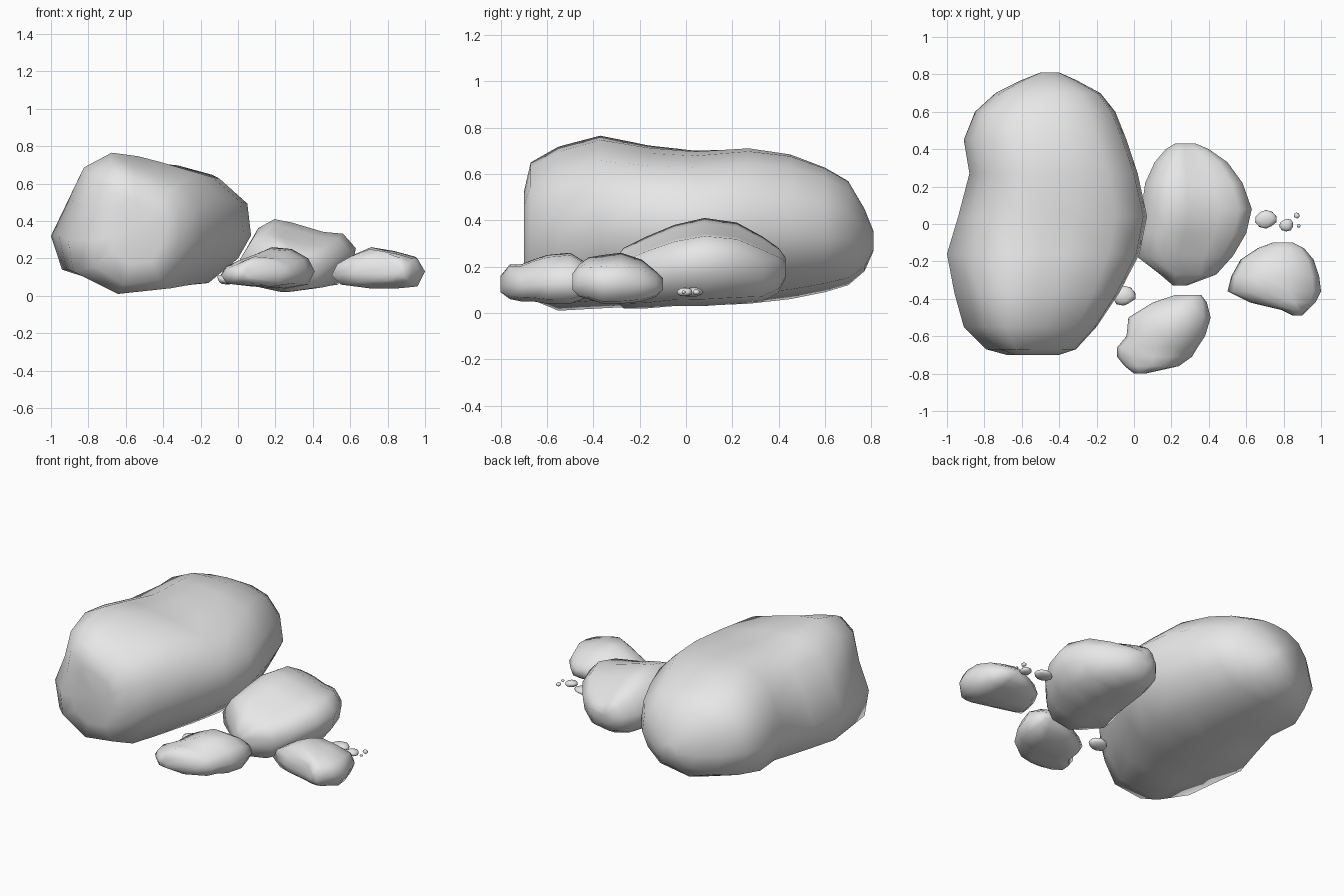
import bpy
import bmesh
import random
from mathutils import Vector

default_cube = bpy.data.objects.get("Cube")
if default_cube:
    bpy.data.objects.remove(default_cube, do_unlink=True)

# One plain stone colour
stone = bpy.data.materials.new("stone_grey")
stone.use_nodes = True
stone_colour = (0.8, 0.8, 0.8, 1)
stone.diffuse_color = stone_colour
stone.node_tree.nodes["Principled BSDF"].inputs["Base Color"].default_value = stone_colour


def finish(name, bm):
    """Turn a bmesh into a smooth-shaded stone object."""
    bmesh.ops.recalc_face_normals(bm, faces=bm.faces)
    for face in bm.faces:
        face.smooth = True
    mesh = bpy.data.meshes.new(name)
    bm.to_mesh(mesh)
    bm.free()
    mesh.materials.append(stone)
    rock = bpy.data.objects.new(name, mesh)
    bpy.context.scene.collection.objects.link(rock)
    return rock


def normalise(outline):
    """Scale an outline so that it fills the unit square."""
    xs, zs = zip(*outline)
    width, height = max(xs) - min(xs), max(zs) - min(zs)
    return [Vector(((x - min(xs)) / width, (z - min(zs)) / height)) for x, z in outline]


def loft_rock(name, stations, front_outline, back_outline=None):
    """Skin rings along y; each station is (y, x_min, x_max, z_min, z_max)."""
    front = normalise(front_outline)
    back = normalise(back_outline or front_outline)
    first_y, last_y = stations[0][0], stations[-1][0]
    bm = bmesh.new()
    rings = []
    for y, x_min, x_max, z_min, z_max in stations:
        blend = (y - first_y) / (last_y - first_y)
        ring = []
        for back_point, front_point in zip(back, front):
            point = back_point.lerp(front_point, blend)
            x = x_min + point.x * (x_max - x_min)
            z = z_min + point.y * (z_max - z_min)
            ring.append(bm.verts.new((x, y, z)))
        rings.append(ring)
    count = len(front)
    for ring, following in zip(rings, rings[1:]):
        for i in range(count):
            j = (i + 1) % count
            bm.faces.new((ring[i], ring[j], following[j], following[i]))
    # Close both ends with fans
    for ring in (rings[0], rings[-1]):
        centre = sum((vert.co for vert in ring), Vector()) / count
        tip = bm.verts.new(centre)
        for i in range(count):
            bm.faces.new((ring[i], ring[(i + 1) % count], tip))
    return finish(name, bm)


def pebble(name, centre, radii, seed):
    """A small, slightly irregular stone."""
    rng = random.Random(seed)
    bm = bmesh.new()
    bmesh.ops.create_icosphere(bm, subdivisions=2, radius=1)
    lumps = [Vector([rng.uniform(-1, 1) for axis in "xyz"]).normalized() for lump in range(5)]
    for vert in bm.verts:
        # Flatten the sphere where it passes each lump plane
        for lump in lumps:
            excess = vert.co.dot(lump) - 0.8
            if excess > 0:
                vert.co -= lump * excess
        vert.co = Vector(a * b for a, b in zip(vert.co, radii)) + Vector(centre)
    return finish(name, bm)


# Large boulder
boulder_stations = [
    (0.81, -0.50, -0.40, 0.27, 0.35),
    (0.77, -0.60, -0.31, 0.18, 0.45),
    (0.70, -0.74, -0.18, 0.12, 0.57),
    (0.60, -0.85, -0.10, 0.09, 0.63),
    (0.45, -0.91, -0.04, 0.06, 0.69),
    (0.27, -0.88, 0.02, 0.04, 0.72),
    (0.04, -0.94, 0.07, 0.03, 0.71),
    (-0.16, -1.00, 0.03, 0.03, 0.73),
    (-0.37, -0.96, -0.08, 0.02, 0.77),
    (-0.55, -0.91, -0.20, 0.01, 0.72),
    (-0.67, -0.79, -0.31, 0.06, 0.65),
    (-0.70, -0.68, -0.40, 0.17, 0.52),
]
boulder_front = [
    (-1.00, 0.32), (-0.89, 0.50), (-0.83, 0.69), (-0.65, 0.77), (-0.48, 0.74),
    (-0.34, 0.70), (-0.09, 0.64), (0.06, 0.51), (0.07, 0.33), (0.00, 0.20),
    (-0.17, 0.04), (-0.60, 0.01), (-0.96, 0.14),
]
boulder_back = [
    (-0.90, 0.32), (-0.86, 0.50), (-0.76, 0.62), (-0.60, 0.69), (-0.45, 0.71),
    (-0.30, 0.71), (-0.11, 0.66), (0.04, 0.51), (0.07, 0.33), (0.00, 0.20),
    (-0.15, 0.08), (-0.50, 0.03), (-0.81, 0.12),
]
loft_rock("large_boulder", boulder_stations, boulder_front, boulder_back)

# Middle rock leaning against the boulder
middle_stations = [
    (0.43, 0.22, 0.33, 0.15, 0.24),
    (0.40, 0.17, 0.40, 0.09, 0.28),
    (0.33, 0.11, 0.50, 0.05, 0.33),
    (0.22, 0.06, 0.58, 0.04, 0.39),
    (0.08, 0.04, 0.63, 0.03, 0.41),
    (-0.05, 0.03, 0.60, 0.03, 0.38),
    (-0.17, 0.01, 0.53, 0.02, 0.33),
    (-0.27, 0.14, 0.44, 0.02, 0.28),
    (-0.33, 0.21, 0.28, 0.08, 0.20),
]
middle_outline = [
    (0.01, 0.24), (0.08, 0.36), (0.17, 0.41), (0.27, 0.39), (0.44, 0.34), (0.55, 0.33),
    (0.62, 0.25), (0.60, 0.15), (0.52, 0.05), (0.27, 0.02), (0.10, 0.06), (0.02, 0.15),
]
loft_rock("middle_rock", middle_stations, middle_outline)

# Low rock at the front
front_stations = [
    (-0.38, 0.22, 0.36, 0.11, 0.17),
    (-0.42, 0.10, 0.39, 0.07, 0.21),
    (-0.50, -0.03, 0.41, 0.04, 0.26),
    (-0.60, -0.04, 0.38, 0.04, 0.25),
    (-0.66, -0.09, 0.34, 0.05, 0.23),
    (-0.71, -0.09, 0.31, 0.05, 0.21),
    (-0.76, -0.05, 0.24, 0.06, 0.21),
    (-0.80, 0.00, 0.06, 0.09, 0.16),
]
front_outline = [
    (-0.09, 0.12), (-0.06, 0.17), (0.02, 0.21), (0.15, 0.26), (0.27, 0.25), (0.37, 0.20),
    (0.41, 0.13), (0.37, 0.06), (0.25, 0.04), (0.05, 0.05), (-0.05, 0.06),
]
loft_rock("front_rock", front_stations, front_outline)

# Low rock on the left side
side_stations = [
    (-0.10, 0.74, 0.85, 0.10, 0.15),
    (-0.13, 0.66, 0.91, 0.07, 0.18),
    (-0.19, 0.57, 0.96, 0.05, 0.23),
    (-0.28, 0.52, 0.99, 0.04, 0.26),
    (-0.36, 0.50, 1.00, 0.04, 0.25),
    (-0.42, 0.62, 0.97, 0.06, 0.24),
    (-0.46, 0.79, 0.93, 0.07, 0.21),
    (-0.49, 0.85, 0.90, 0.10, 0.17),
]
side_outline = [
    (0.50, 0.12), (0.53, 0.18), (0.60, 0.22), (0.70, 0.26), (0.83, 0.24), (0.95, 0.21),
    (0.99, 0.14), (0.95, 0.06), (0.85, 0.05), (0.70, 0.05), (0.55, 0.07),
]
loft_rock("side_rock", side_stations, side_outline)

# Scattered pebbles
pebble("front_pebble", (-0.055, -0.385, 0.09), (0.065, 0.055, 0.03), 1)
pebble("side_pebble_large", (0.705, 0.025, 0.09), (0.06, 0.05, 0.022), 2)
pebble("side_pebble_medium", (0.815, -0.005, 0.09), (0.04, 0.035, 0.02), 3)
pebble("side_pebble_small", (0.87, 0.045, 0.09), (0.016, 0.016, 0.012), 4)
pebble("side_pebble_tiny", (0.88, -0.01, 0.09), (0.01, 0.01, 0.008), 5)
